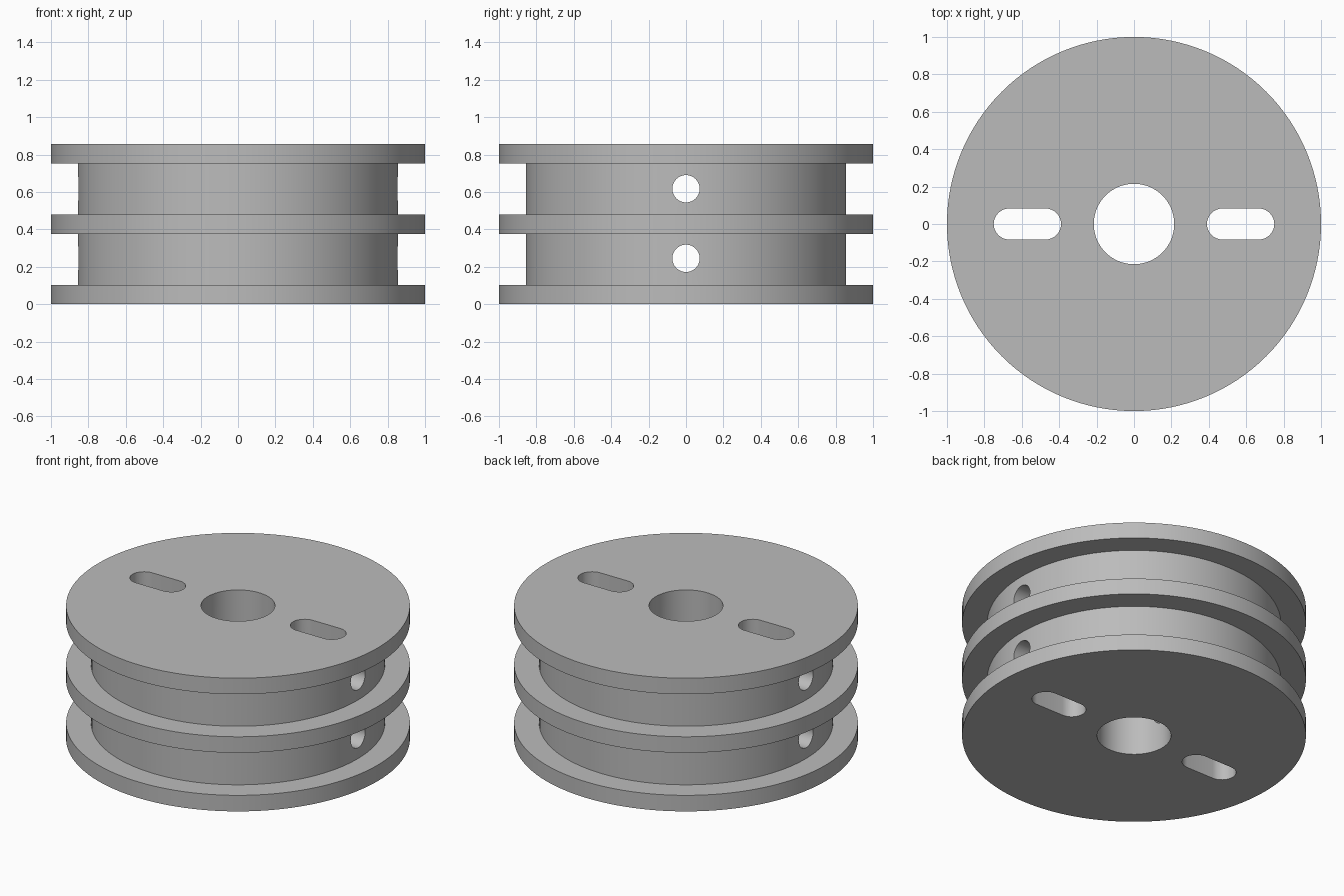
import bpy, bmesh, math
from mathutils import Matrix, Vector

cube = bpy.data.objects.get("Cube")
if cube:
    bpy.data.objects.remove(cube, do_unlink=True)

HEIGHT, RIM, CORE, BORE = 0.855, 1.0, 0.855, 0.215
FLANGE = 0.103
SEGMENTS = 128

grey = bpy.data.materials.new("plain grey")
grey.use_nodes = True
grey.diffuse_color = (0.5, 0.5, 0.5, 1)
grey.node_tree.nodes["Principled BSDF"].inputs["Base Color"].default_value = (0.5, 0.5, 0.5, 1)


def make_object(name, bm):
    bmesh.ops.recalc_face_normals(bm, faces=bm.faces)
    mesh = bpy.data.meshes.new(name)
    bm.to_mesh(mesh)
    bm.free()
    mesh.materials.append(grey)
    obj = bpy.data.objects.new(name, mesh)
    bpy.context.collection.objects.link(obj)
    return obj


def cut(target, name, bm):
    cutter = make_object(name, bm)
    cutter.hide_render = True
    cutter.hide_viewport = True
    cutter.display_type = 'WIRE'
    mod = target.modifiers.new(name, 'BOOLEAN')
    mod.operation = 'DIFFERENCE'
    mod.solver = 'EXACT'
    mod.object = cutter


# Spool: lathed section with three flanges, two grooves and a central bore
middle = HEIGHT / 2
profile = [(BORE, 0), (RIM, 0), (RIM, FLANGE), (CORE, FLANGE),
           (CORE, middle - FLANGE / 2), (RIM, middle - FLANGE / 2),
           (RIM, middle + FLANGE / 2), (CORE, middle + FLANGE / 2),
           (CORE, HEIGHT - FLANGE), (RIM, HEIGHT - FLANGE), (RIM, HEIGHT), (BORE, HEIGHT)]
bm = bmesh.new()
verts = [bm.verts.new((r, 0, z)) for r, z in profile]
edges = [bm.edges.new((a, b)) for a, b in zip(verts, verts[1:] + verts[:1])]
bmesh.ops.spin(bm, geom=verts + edges, cent=(0, 0, 0), axis=(0, 0, 1),
               angle=math.tau, steps=SEGMENTS, use_merge=True)
bmesh.ops.remove_doubles(bm, verts=bm.verts, dist=1e-4)
spool = make_object("double_groove_spool", bm)

# Rounded slots through the full height
SLOT_R, SLOT_IN, SLOT_OUT = 0.083, 0.39, 0.75
for side, label in ((1, "left"), (-1, "right")):
    bm = bmesh.new()
    outline = []
    for end, start in ((SLOT_OUT - SLOT_R, -90), (SLOT_IN + SLOT_R, 90)):
        for i in range(17):
            a = math.radians(start + 180 * i / 16)
            outline.append(bm.verts.new((side * (end + SLOT_R * math.cos(a)),
                                         SLOT_R * math.sin(a), -0.1)))
    face = bm.faces.new(outline)
    top = bmesh.ops.extrude_face_region(bm, geom=[face])["geom"]
    bmesh.ops.translate(bm, vec=Vector((0, 0, HEIGHT + 0.2)),
                        verts=[v for v in top if isinstance(v, bmesh.types.BMVert)])
    cut(spool, label + "_slot_cutter", bm)

# Cross holes through each groove
for z, label in ((0.245, "lower"), (0.617, "upper")):
    bm = bmesh.new()
    bmesh.ops.create_cone(bm, cap_ends=True, segments=48, radius1=0.073, radius2=0.073, depth=2.4,
                          matrix=Matrix.Translation((0, 0, z)) @ Matrix.Rotation(math.pi / 2, 4, 'Y'))
    cut(spool, label + "_cross_hole_cutter", bm)

# Apply the cuts, remove the cutters and smooth the round walls
bpy.context.view_layer.update()
result = bpy.data.meshes.new_from_object(spool.evaluated_get(bpy.context.evaluated_depsgraph_get()))
cutters = [m.object for m in spool.modifiers]
spool.modifiers.clear()
spool.data = result
for cutter in cutters:
    bpy.data.objects.remove(cutter, do_unlink=True)
bpy.ops.object.select_all(action='DESELECT')
spool.select_set(True)
bpy.context.view_layer.objects.active = spool
bpy.ops.object.shade_smooth_by_angle(angle=math.radians(30))
